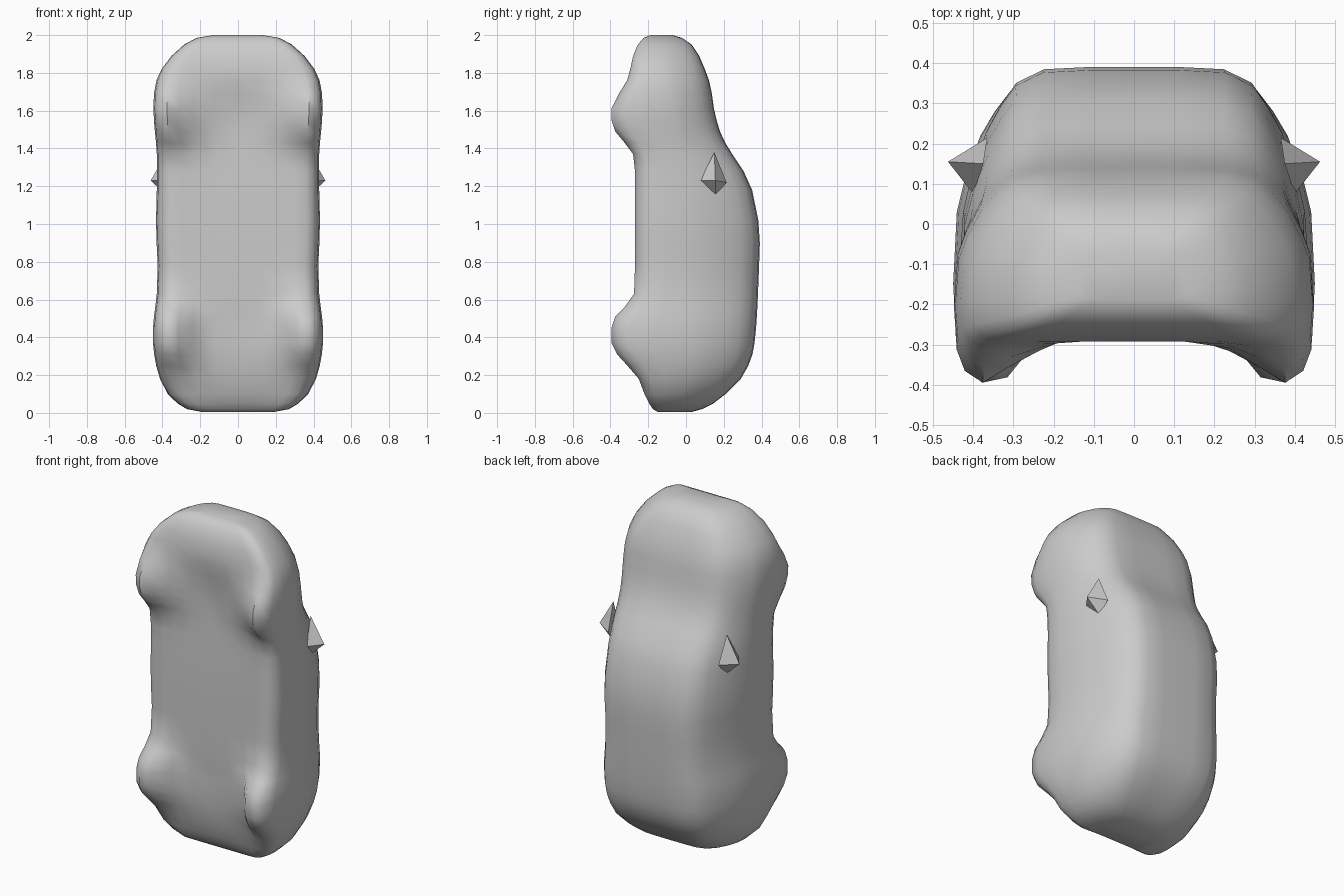
import bpy, bmesh

paint = bpy.data.materials.new("plain_grey")
paint.diffuse_color = (0.6, 0.6, 0.6, 1)

# Body stations along its length: z, half width, roof y, wheel y, underside y
STATIONS = [
    (0.005, 0.19, 0.03, -0.15, -0.15), (0.02, 0.27, 0.085, -0.175, -0.17),
    (0.05, 0.32, 0.145, -0.195, -0.19), (0.10, 0.372, 0.21, -0.22, -0.215),
    (0.18, 0.413, 0.29, -0.25, -0.235), (0.25, 0.433, 0.33, -0.31, -0.25),
    (0.31, 0.444, 0.352, -0.365, -0.255), (0.37, 0.45, 0.363, -0.394, -0.26),
    (0.45, 0.45, 0.371, -0.395, -0.26), (0.51, 0.445, 0.375, -0.375, -0.262),
    (0.56, 0.438, 0.378, -0.325, -0.265), (0.63, 0.43, 0.381, -0.275, -0.268),
    (0.78, 0.425, 0.387, -0.27, -0.27), (0.90, 0.431, 0.391, -0.27, -0.27),
    (1.02, 0.434, 0.383, -0.27, -0.27), (1.18, 0.43, 0.35, -0.27, -0.268),
    (1.28, 0.43, 0.305, -0.27, -0.265), (1.37, 0.43, 0.245, -0.28, -0.262),
    (1.43, 0.434, 0.208, -0.325, -0.26), (1.49, 0.44, 0.18, -0.375, -0.26),
    (1.55, 0.445, 0.162, -0.395, -0.262), (1.61, 0.448, 0.148, -0.395, -0.268),
    (1.69, 0.445, 0.137, -0.355, -0.28), (1.76, 0.432, 0.122, -0.312, -0.292),
    (1.82, 0.405, 0.10, -0.295, -0.292), (1.89, 0.352, 0.07, -0.28, -0.28),
    (1.95, 0.285, 0.03, -0.255, -0.255), (1.985, 0.22, -0.02, -0.225, -0.225),
    (2.0, 0.13, -0.07, -0.19, -0.19),
]
# Upper side taper: height fraction above the waist, width fraction
UPPER = [(1, 0), (1, 0.25), (0.985, 0.52), (0.9, 0.68), (0.76, 0.77),
         (0.6, 0.85), (0.32, 0.935), (0.1, 0.98)]


def half_section(z, w, top, wheel, under):
    waist = under + 0.4 * (top - under)
    pts = [(x * w, waist + f * (top - waist)) for f, x in UPPER]
    low = wheel + 0.28 * (waist - wheel)
    inner = 0.9 if z < 1 else 0.7
    pts += [(w, waist + 0.5 * (low - waist)), (0.985 * w, low),
            (0.94 * w, wheel + 0.1 * (waist - wheel)), (0.84 * w, wheel),
            (0.70 * w, under + inner * (wheel - under)),
            (0.53 * w, under + (0.2 if z < 1 else 0.38) * (wheel - under)),
            (0.28 * w, under), (0, under)]
    return pts


def finish(bm, name, angle):
    bmesh.ops.recalc_face_normals(bm, faces=bm.faces)
    mesh = bpy.data.meshes.new(name)
    bm.to_mesh(mesh)
    bm.free()
    mesh.materials.append(paint)
    obj = bpy.data.objects.new(name, mesh)
    bpy.context.collection.objects.link(obj)
    bpy.ops.object.select_all(action='DESELECT')
    obj.select_set(True)
    bpy.context.view_layer.objects.active = obj
    bpy.ops.object.shade_smooth_by_angle(angle=angle)
    return obj


# Car body with moulded wheels, lofted from rear bumper to nose
bm = bmesh.new()
rings = []
for s in STATIONS:
    half = half_section(*s)
    ring = half + [(-x, y) for x, y in half[-2:0:-1]]
    rings.append([bm.verts.new((x, y, s[0])) for x, y in ring])
for a, b in zip(rings, rings[1:]):
    for i in range(len(a)):
        j = (i + 1) % len(a)
        bm.faces.new((a[i], a[j], b[j], b[i]))
bm.faces.new(rings[0])
bm.faces.new(rings[-1])
finish(bm, "car_body", 0.9)

# Pointed wing mirrors
for side, name in ((1, "mirror_right"), (-1, "mirror_left")):
    bm = bmesh.new()
    tip = bm.verts.new((side * 0.463, 0.155, 1.23))
    base = [bm.verts.new((side * x, y, z)) for x, y, z in
            ((0.40, 0.075, 1.23), (0.375, 0.155, 1.15),
             (0.365, 0.215, 1.22), (0.375, 0.15, 1.38))]
    for i in range(4):
        bm.faces.new((tip, base[i], base[(i + 1) % 4]))
    bm.faces.new(base)
    finish(bm, name, 0.3)
